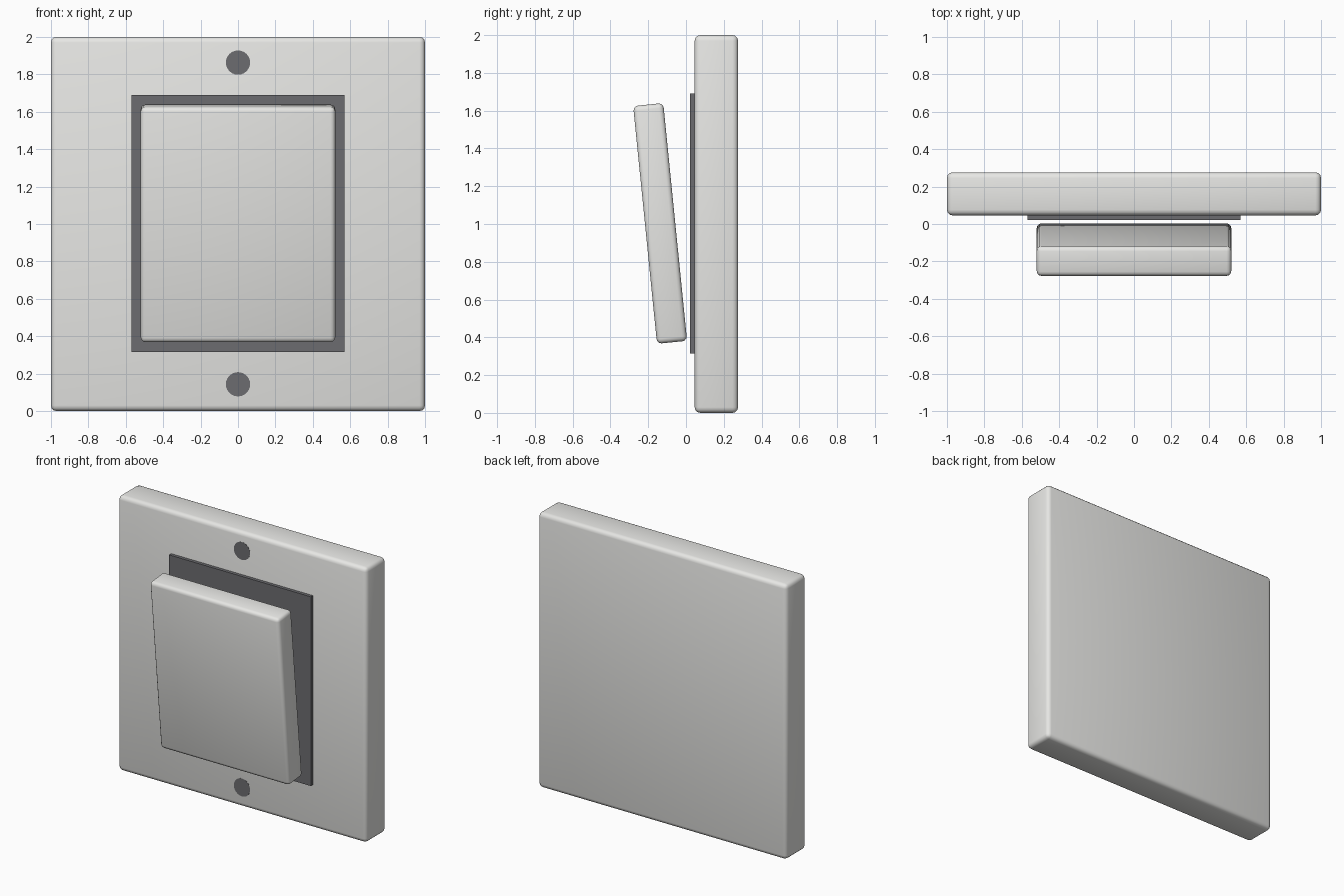
import bpy
import math

if "Cube" in bpy.data.objects:
    bpy.data.objects.remove(bpy.data.objects["Cube"])


def material(name, rgb):
    m = bpy.data.materials.new(name)
    m.diffuse_color = (*rgb, 1.0)
    m.use_nodes = True
    m.node_tree.nodes["Principled BSDF"].inputs["Base Color"].default_value = m.diffuse_color
    return m


WHITE = material("off_white_plastic", (0.80, 0.80, 0.78))
DARK = material("dark_grey", (0.15, 0.15, 0.16))


def box(name, centre, size, mat, bevel=0.0, tilt=0.0):
    bpy.ops.mesh.primitive_cube_add(size=1, location=centre)
    ob = bpy.context.object
    ob.name = name
    ob.scale = size
    bpy.ops.object.transform_apply(location=False, rotation=False, scale=True)
    ob.rotation_euler.x = tilt
    ob.data.materials.append(mat)
    if bevel:
        mod = ob.modifiers.new("rounded_edges", 'BEVEL')
        mod.width = bevel
        mod.segments = 3
        bpy.ops.object.modifier_apply(modifier=mod.name)
        bpy.ops.object.shade_smooth_by_angle(angle=math.radians(35))
    return ob


# Wall plate with softened edges
PLATE_FRONT = 0.046
box("wall_plate", (0, 0.161, 1.0), (2.0, 0.23, 2.0), WHITE, bevel=0.03)

# Dark panel behind the rocker
box("rocker_recess", (0, 0.036, 1.003), (1.14, 0.028, 1.376), DARK)

# Rocker, top leaning forward
box("rocker", (0, -0.137, 1.003), (1.04, 0.16, 1.265), WHITE,
    bevel=0.025, tilt=math.radians(5.73))

# Flush screw caps above and below the rocker
for name, z in (("upper_screw", 1.863), ("lower_screw", 0.143)):
    bpy.ops.mesh.primitive_cylinder_add(
        vertices=24, radius=0.065, depth=0.006,
        location=(0, PLATE_FRONT + 0.002, z), rotation=(math.pi / 2, 0, 0))
    screw = bpy.context.object
    screw.name = name
    screw.data.materials.append(DARK)
    bpy.ops.object.shade_smooth_by_angle(angle=math.radians(35))
